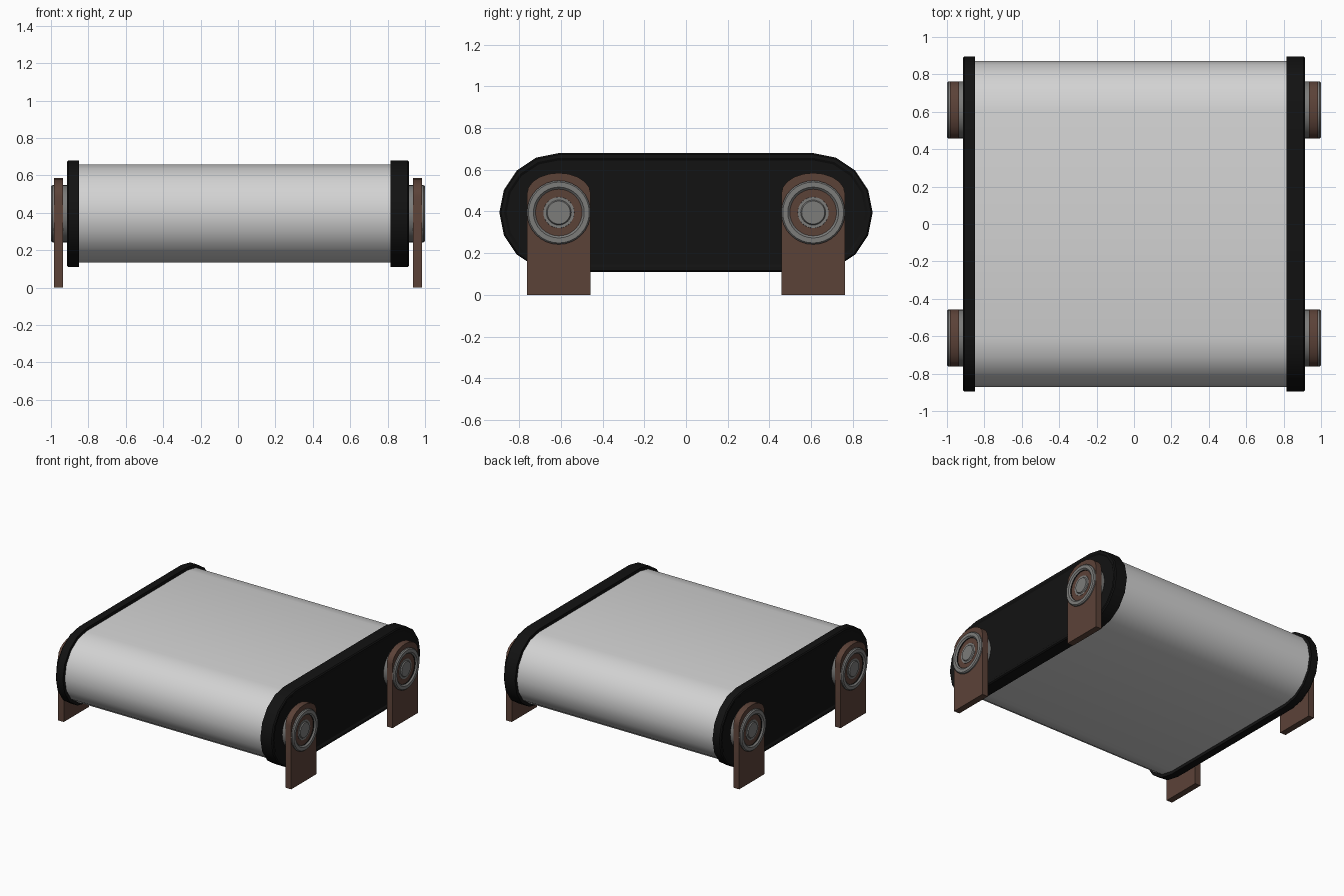
import bpy, bmesh, math

if "Cube" in bpy.data.objects:
    bpy.data.objects.remove(bpy.data.objects["Cube"])

def material(name, r, g, b):
    m = bpy.data.materials.new(name)
    m.diffuse_color = (r, g, b, 1)
    m.use_nodes = True
    m.node_tree.nodes["Principled BSDF"].inputs["Base Color"].default_value = m.diffuse_color
    return m

BELT = material("light grey belt", 0.65, 0.65, 0.65)
BLACK = material("black frame", 0.006, 0.006, 0.006)
BROWN = material("brown bracket", 0.105, 0.054, 0.039)
STEEL = material("grey steel", 0.20, 0.20, 0.195)

AXIS_Z = 0.395   # height of the roller axes
AXIS_Y = 0.61    # distance of the roller axes from the middle

def stadium(r, n=8):
    """Rounded-end outline around both roller axes."""
    pts = []
    for side, start in ((1, -90), (-1, 90)):
        for i in range(n + 1):
            a = math.radians(start + 180 * i / n)
            pts.append((side * AXIS_Y + r * math.cos(a), AXIS_Z + r * math.sin(a)))
    return pts

def circle(r, y, n=32):
    return [(y + r * math.cos(2 * math.pi * i / n),
             AXIS_Z + r * math.sin(2 * math.pi * i / n)) for i in range(n)]

def loft(name, sections, mats, bands=None):
    """Skin (x, outline) sections along x and cap both ends."""
    bm = bmesh.new()
    rings = [[bm.verts.new((x, y, z)) for y, z in pts] for x, pts in sections]
    n = len(rings[0])
    for k in range(len(rings) - 1):
        for i in range(n):
            j = (i + 1) % n
            f = bm.faces.new((rings[k][i], rings[k][j], rings[k + 1][j], rings[k + 1][i]))
            f.material_index = bands[k] if bands else 0
    bm.faces.new(rings[0])
    bm.faces.new(rings[-1])
    bmesh.ops.recalc_face_normals(bm, faces=bm.faces)
    me = bpy.data.meshes.new(name)
    bm.to_mesh(me)
    bm.free()
    for m in mats:
        me.materials.append(m)
    ob = bpy.data.objects.new(name, me)
    bpy.context.collection.objects.link(ob)
    bpy.ops.object.select_all(action='DESELECT')
    ob.select_set(True)
    bpy.context.view_layer.objects.active = ob
    bpy.ops.object.shade_smooth_by_angle(angle=math.radians(30))
    return ob

# Belt running around both rollers
loft("belt", [(-0.86, stadium(0.262)), (0.83, stadium(0.262))], [BELT])

for s, side, inner in ((-1, "left", 0.85), (1, "right", 0.815)):
    # Side frame with a chamfered rim and shallow recessed panel
    frame = [(inner, 0.285), (0.907, 0.285), (0.915, 0.278),
             (0.915, 0.262), (0.907, 0.25), (0.907, 0.21)]
    loft(side + "_frame", [(s * x, stadium(r)) for x, r in frame], [BLACK])

    for t, end in ((-1, "front"), (1, "back")):
        y0 = t * AXIS_Y
        # Upright bracket with an arched top
        arch = [(y0 - 0.153, 0), (y0 + 0.153, 0)]
        for i in range(11):
            a = math.pi * i / 10
            arch.append((y0 + 0.153 * math.cos(a), 0.485 + 0.10 * math.sin(a)))
        loft(f"{side}_{end}_bracket", [(s * 0.935, arch), (s * 0.983, arch)], [BROWN])

        # Roller hub: raised rim, black groove, stepped centre cap
        hub = [(0.90, 0.153), (0.992, 0.153), (1.0, 0.146), (1.0, 0.122),
               (0.99, 0.112), (0.965, 0.112), (0.965, 0.078), (0.985, 0.074),
               (0.985, 0.060), (0.992, 0.055)]
        loft(f"{side}_{end}_hub", [(s * x, circle(r, y0)) for x, r in hub],
             [STEEL, BLACK], [0, 0, 0, 0, 1, 1, 0, 0, 0])
